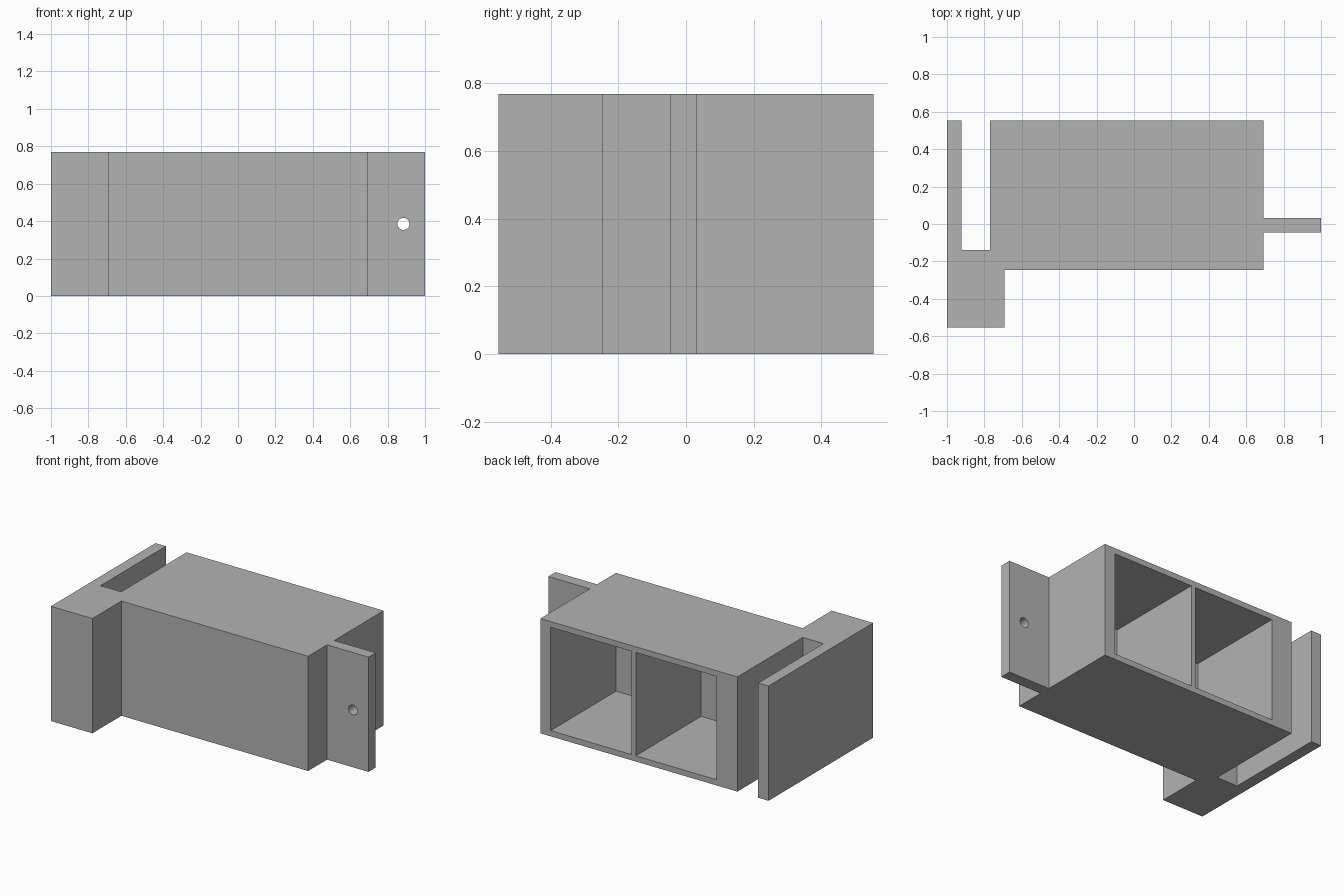
import bpy
import bmesh
from mathutils import Matrix, Vector

cube = bpy.data.objects.get("Cube")
if cube:
    bpy.data.objects.remove(cube, do_unlink=True)

U = 1 / 13           # wall thickness, the module of the design
HEIGHT = 10 * U
BACK, FRONT = 7.2 * U, -7.2 * U
BODY_FRONT = -3.2 * U
POCKET_END = BACK - 9 * U

grey = bpy.data.materials.new("plain grey")
grey.use_nodes = True
colour = (0.45, 0.45, 0.45, 1)
grey.diffuse_color = colour
grey.node_tree.nodes["Principled BSDF"].inputs["Base Color"].default_value = colour


def add_object(name, bm):
    bmesh.ops.recalc_face_normals(bm, faces=bm.faces[:])
    mesh = bpy.data.meshes.new(name)
    bm.to_mesh(mesh)
    bm.free()
    mesh.materials.append(grey)
    obj = bpy.data.objects.new(name, mesh)
    bpy.context.collection.objects.link(obj)
    return obj


def box_cutter(name, low, high):
    low, high = Vector(low), Vector(high)
    bm = bmesh.new()
    bmesh.ops.create_cube(bm, size=1, matrix=Matrix.Translation((low + high) / 2)
                          @ Matrix.Diagonal((*(high - low), 1)))
    return add_object(name, bm)


def cut(target, cutter):
    mod = target.modifiers.new(cutter.name, 'BOOLEAN')
    mod.operation = 'DIFFERENCE'
    mod.solver = 'EXACT'
    mod.object = cutter
    cutter.hide_render = True
    bpy.context.view_layer.objects.active = target
    bpy.ops.object.modifier_apply(modifier=mod.name)
    bpy.data.objects.remove(cutter, do_unlink=True)


# Plan outline: clip arm, slot, box body and mounting tab
tab_back, tab_front = 0.4 * U, -0.6 * U
outline = [
    (-13 * U, FRONT), (-9 * U, FRONT), (-9 * U, BODY_FRONT), (9 * U, BODY_FRONT),
    (9 * U, tab_front), (13 * U, tab_front), (13 * U, tab_back), (9 * U, tab_back),
    (9 * U, BACK), (-10 * U, BACK), (-10 * U, POCKET_END), (-12 * U, POCKET_END),
    (-12 * U, BACK), (-13 * U, BACK),
]
bm = bmesh.new()
base = bm.faces.new([bm.verts.new((x, y, 0)) for x, y in outline])
top = bmesh.ops.extrude_face_region(bm, geom=[base])["geom"]
bmesh.ops.translate(bm, vec=(0, 0, HEIGHT),
                    verts=[v for v in top if isinstance(v, bmesh.types.BMVert)])
holder = add_object("clip_on_box", bm)

# Two pockets open to the back, split by a thin divider
for side, (x0, x1) in {"right": (-8 * U, -0.2 * U), "left": (0.2 * U, 8 * U)}.items():
    cut(holder, box_cutter(side + "_pocket", (x0, POCKET_END, 0.5 * U),
                           (x1, BACK + U, HEIGHT - 0.5 * U)))

# Screw hole through the tab
bm = bmesh.new()
bmesh.ops.create_cone(bm, cap_ends=True, segments=32, radius1=0.42 * U, radius2=0.42 * U,
                      depth=3 * U, matrix=Matrix.Translation((11.5 * U, 0, HEIGHT / 2))
                      @ Matrix.Rotation(1.5707963, 4, 'X'))
cut(holder, add_object("screw_hole", bm))

# Smooth only the hole wall
holder.select_set(True)
bpy.context.view_layer.objects.active = holder
bpy.ops.object.shade_smooth_by_angle(angle=0.5)
